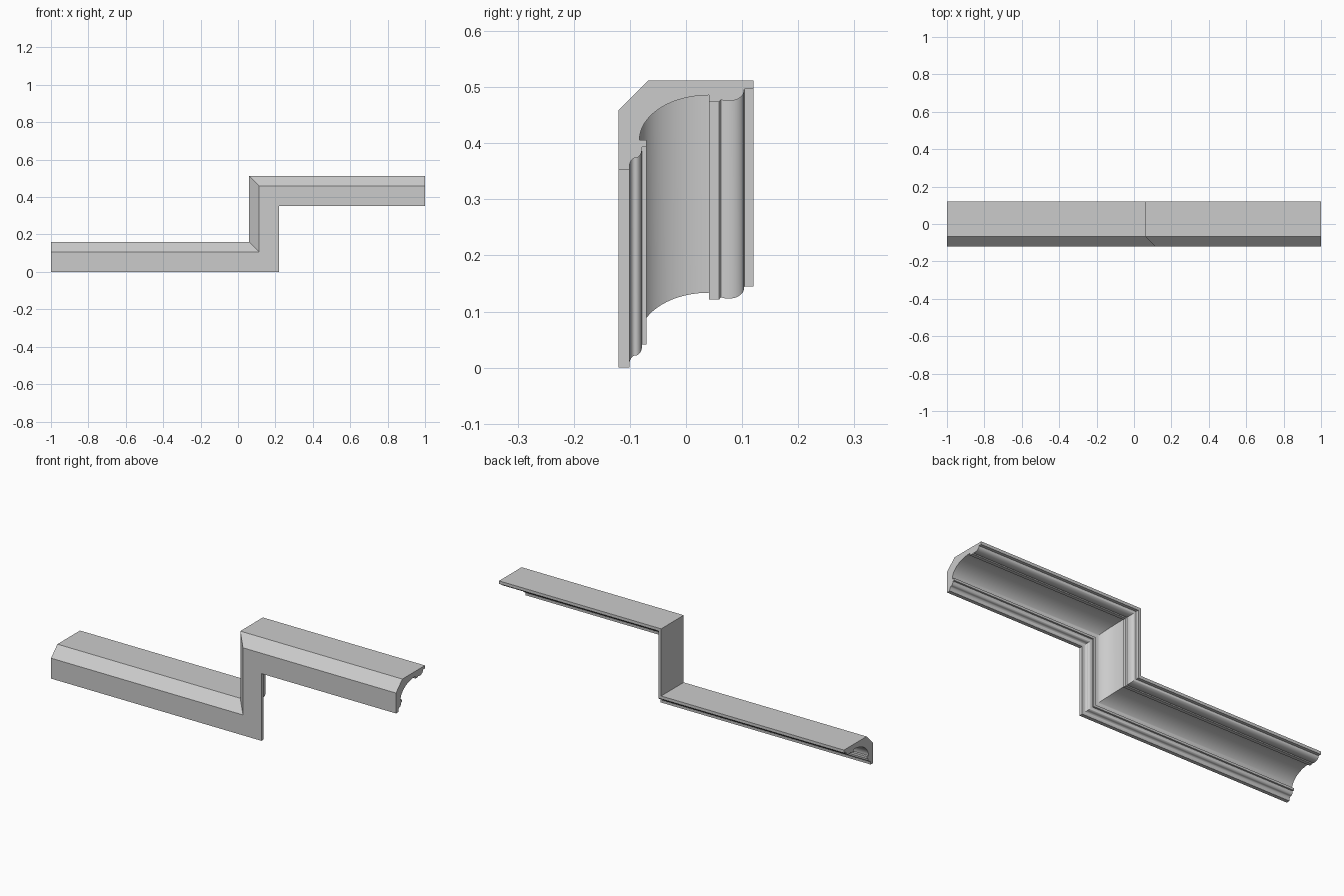
import bpy, bmesh, math

if "Cube" in bpy.data.objects:
    bpy.data.objects.remove(bpy.data.objects["Cube"])

# Cross-section as (y, d): d is the distance in from the outer top face
def arc(cy, cd, ry, rd, a0, a1, n):
    return [(cy + ry * math.cos(math.radians(a0 + (a1 - a0) * i / n)),
             cd + rd * math.sin(math.radians(a0 + (a1 - a0) * i / n)))
            for i in range(n + 1)]

profile = [(-0.12, 0.16), (-0.12, 0.053), (-0.067, 0.0), (0.12, 0.0),
           (0.12, 0.0155), (0.104, 0.0155)]
# small upper scoop
profile += arc(0.076, 0.0185, 0.0275, 0.0185, 0, 120, 14)
# square fillet
profile += [(0.059, 0.0385), (0.041, 0.0385)]
# big cove
profile += arc(0.041, 0.1065, 0.124, 0.080, 270, 180, 24)
# step below the cove
profile += [(-0.070, 0.1065), (-0.070, 0.1185), (-0.0785, 0.1185)]
# small S-curve at the bottom edge
profile += arc(-0.0905, 0.122, 0.012, 0.0165, 0, 90, 8)
profile += arc(-0.0905, 0.155, 0.0105, 0.0165, 270, 180, 8)[1:]
profile += [(-0.101, 0.16)]

# Stations along the stepped path: outer corner and mitre direction per d
stations = [((-1.0, 0.16), (0, -1)),
            ((0.06, 0.16), (1, -1)),
            ((0.06, 0.512), (1, -1)),
            ((1.0, 0.512), (0, -1))]

bm = bmesh.new()
rings = [[bm.verts.new((x + mx * d, y, z + mz * d)) for y, d in profile]
         for (x, z), (mx, mz) in stations]
count = len(profile)
for a, b in zip(rings, rings[1:]):
    for i in range(count):
        j = (i + 1) % count
        bm.faces.new((a[i], a[j], b[j], b[i]))
bm.faces.new(rings[0])
bm.faces.new(rings[-1][::-1])
bmesh.ops.recalc_face_normals(bm, faces=bm.faces[:])

# Stepped moulding object
mesh = bpy.data.meshes.new("stepped_moulding")
bm.to_mesh(mesh)
bm.free()
obj = bpy.data.objects.new("stepped_moulding", mesh)
bpy.context.collection.objects.link(obj)
bpy.context.view_layer.objects.active = obj
obj.select_set(True)
bpy.ops.object.shade_smooth_by_angle(angle=math.radians(30))
